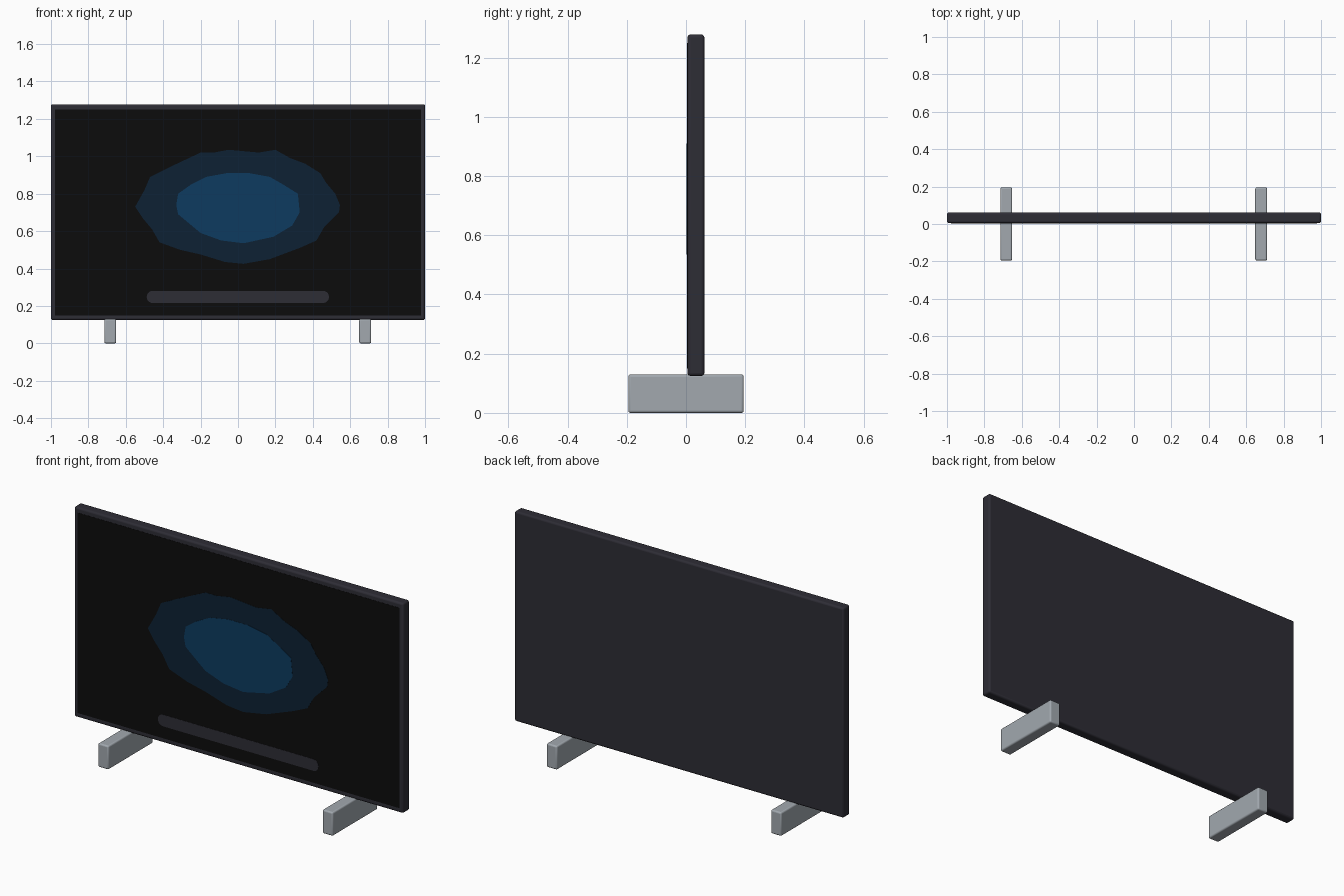
import bpy
import bmesh

if "Cube" in bpy.data.objects:
    bpy.data.objects.remove(bpy.data.objects["Cube"], do_unlink=True)


def material(name, colour):
    mat = bpy.data.materials.new(name)
    mat.use_nodes = True
    rgba = (*colour, 1)
    mat.diffuse_color = rgba
    bsdf = mat.node_tree.nodes["Principled BSDF"]
    bsdf.inputs["Base Color"].default_value = rgba
    bsdf.inputs["Roughness"].default_value = 0.6
    return mat


charcoal = material("charcoal", (0.027, 0.026, 0.036))
black = material("screen black", (0.0035, 0.0035, 0.0035))
navy = material("navy", (0.004, 0.015, 0.033))
blue = material("blue", (0.004, 0.044, 0.118))
silver = material("silver", (0.36, 0.395, 0.43))


def make_object(name, bm, mat):
    bmesh.ops.recalc_face_normals(bm, faces=bm.faces)
    mesh = bpy.data.meshes.new(name)
    bm.to_mesh(mesh)
    bm.free()
    mesh.materials.append(mat)
    obj = bpy.data.objects.new(name, mesh)
    bpy.context.collection.objects.link(obj)
    return obj


def rounded_box(name, low, high, bevel, mat):
    """Box between two corners with softly rounded edges."""
    bm = bmesh.new()
    bmesh.ops.create_cube(bm, size=1)
    for v in bm.verts:
        v.co = [(a + b) / 2 + c * (b - a) for a, b, c in zip(low, high, v.co)]
    obj = make_object(name, bm, mat)
    mod = obj.modifiers.new("rounded edges", "BEVEL")
    mod.width = bevel
    mod.segments = 3
    bpy.context.view_layer.objects.active = obj
    obj.select_set(True)
    bpy.ops.object.shade_smooth_by_angle()
    obj.select_set(False)
    return obj


FRONT = 0.005


def front_plate(name, outline, lift, mat, corner=0):
    """Thin plate on the front; outline is a list of (x, z) points."""
    bm = bmesh.new()
    verts = [bm.verts.new((x, FRONT - lift, z)) for x, z in outline]
    face = bm.faces.new(verts)
    if corner:
        bmesh.ops.bevel(bm, geom=verts, offset=corner, segments=5,
                        affect="VERTICES", profile=0.5)
        face = bm.faces[:][0]
    ext = bmesh.ops.extrude_face_region(bm, geom=[face], use_keep_orig=True)
    moved = [g for g in ext["geom"] if isinstance(g, bmesh.types.BMVert)]
    bmesh.ops.translate(bm, verts=moved, vec=(0, lift + 0.002, 0))
    return make_object(name, bm, mat)


def rectangle(left, right, bottom, top):
    return [(left, bottom), (right, bottom), (right, top), (left, top)]


# Casing and screen
rounded_box("casing", (-1, FRONT, 0.125), (1, 0.062, 1.278), 0.01, charcoal)
front_plate("screen", rectangle(-0.978, 0.978, 0.15, 1.25), 0.001, black)

# Irregular glowing patches on the screen
outer = [(-.55, .73), (-.5, .82), (-.47, .89), (-.37, .94), (-.2, 1.02),
         (-.13, 1.02), (-.05, 1.035), (.11, 1.02), (.2, 1.035), (.28, .99),
         (.36, .96), (.44, .91), (.47, .86), (.52, .8), (.545, .74),
         (.54, .7), (.46, .62), (.42, .55), (.33, .51), (.17, .45),
         (.03, .425), (-.07, .435), (-.2, .475), (-.31, .5), (-.42, .54),
         (-.46, .61), (-.51, .67)]
inner = [(-.33, .74), (-.32, .8), (-.25, .85), (-.17, .89), (-.06, .91),
         (.06, .91), (.17, .89), (.24, .85), (.32, .8), (.33, .7),
         (.29, .63), (.19, .57), (.03, .535), (-.09, .55), (-.2, .59),
         (-.26, .64), (-.32, .69)]
front_plate("outer_glow", outer, 0.002, navy)
front_plate("inner_glow", inner, 0.003, blue)

# Rounded bar at the foot of the screen
front_plate("lower_bar", rectangle(-0.488, 0.486, 0.216, 0.28),
            0.002, charcoal, corner=0.03)

# Feet
for side, x in (("right", -0.683), ("left", 0.68)):
    rounded_box(side + "_foot", (x - 0.032, -0.195, 0),
                (x + 0.032, 0.195, 0.13), 0.008, silver)
